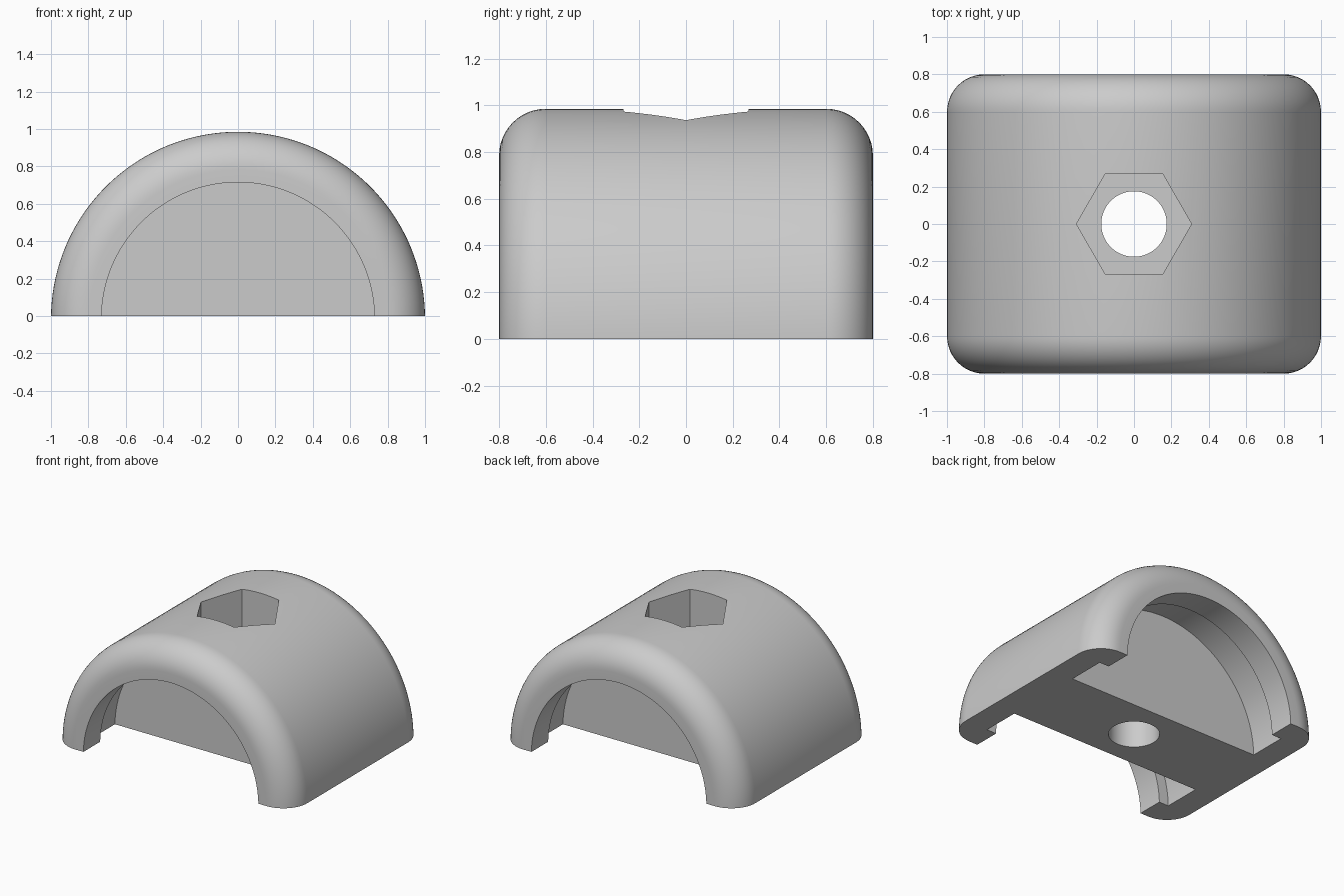
import bpy, bmesh
from math import sin, cos, pi, radians

cube = bpy.data.objects.get("Cube")
if cube:
    bpy.data.objects.remove(cube, do_unlink=True)

AXIS_Z = -0.015      # the cut plane sits just above the cylinder axis
SEGMENTS = 144

grey = bpy.data.materials.new("plain_grey")
grey.use_nodes = True
grey.diffuse_color = (0.6, 0.6, 0.6, 1)
grey.node_tree.nodes["Principled BSDF"].inputs["Base Color"].default_value = (0.6, 0.6, 0.6, 1)


def revolve(name, profile):
    """Turn (radius, y) points around the y axis into a solid."""
    bm = bmesh.new()
    verts = [bm.verts.new((r, y, 0)) for r, y in profile]
    edges = [bm.edges.new(pair) for pair in zip(verts, verts[1:])]
    bmesh.ops.spin(bm, geom=verts + edges, cent=(0, 0, 0), axis=(0, 1, 0),
                   angle=2 * pi, steps=SEGMENTS, use_duplicate=False)
    bmesh.ops.remove_doubles(bm, verts=bm.verts, dist=0.0005)
    bmesh.ops.recalc_face_normals(bm, faces=bm.faces)
    mesh = bpy.data.meshes.new(name)
    bm.to_mesh(mesh)
    bm.free()
    obj = bpy.data.objects.new(name, mesh)
    obj.location.z = AXIS_Z
    bpy.context.collection.objects.link(obj)
    return obj


def cut(target, cutter):
    """Subtract the active cutter and throw it away."""
    cutter.hide_render = True
    mod = target.modifiers.new("cut", 'BOOLEAN')
    mod.operation = 'DIFFERENCE'
    mod.solver = 'EXACT'
    mod.object = cutter
    bpy.ops.object.select_all(action='DESELECT')
    target.select_set(True)
    bpy.context.view_layer.objects.active = target
    bpy.ops.object.modifier_apply(modifier=mod.name)
    bpy.data.objects.remove(cutter, do_unlink=True)


# Half profile: middle wall, wide groove, end lip, rounded outer rim
half = [(0, 0.31), (0.81, 0.31), (0.81, 0.6), (0.73, 0.6), (0.73, 0.8)]
half += [(0.8 + 0.2 * sin(a), 0.6 + 0.2 * cos(a))
         for a in (i * pi / 24 for i in range(13))]
body = revolve("half_round_clamp", half + [(r, -y) for r, y in reversed(half)])

# Flat underside
bpy.ops.mesh.primitive_cube_add(size=4, location=(0, 0, -2))
cut(body, bpy.context.object)

# Hexagonal nut pocket, corners along x
bpy.ops.mesh.primitive_cylinder_add(vertices=6, radius=0.308, depth=1,
                                    location=(0, 0, 0.9), rotation=(0, 0, pi / 6))
cut(body, bpy.context.object)

# Bolt hole through the middle wall
bpy.ops.mesh.primitive_cylinder_add(vertices=64, radius=0.175, depth=3)
cut(body, bpy.context.object)

body.data.materials.clear()
body.data.materials.append(grey)
for poly in body.data.polygons:
    poly.material_index = 0
body.select_set(True)
bpy.context.view_layer.objects.active = body
bpy.ops.object.shade_smooth_by_angle(angle=radians(30))
